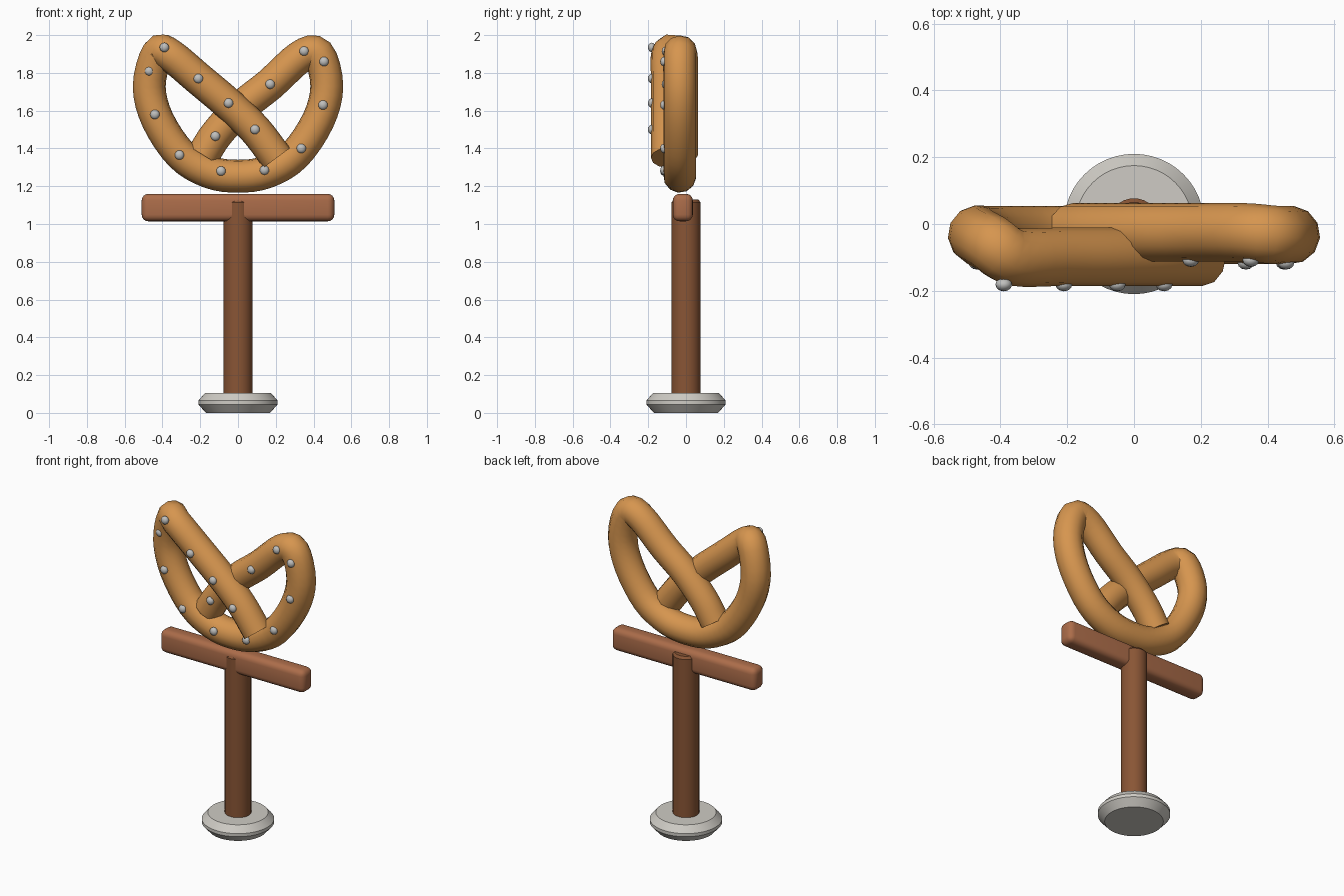
import bpy, bmesh, math
from mathutils import Vector

cube = bpy.data.objects.get("Cube")
if cube:
    bpy.data.objects.remove(cube, do_unlink=True)


def material(name, srgb):
    m = bpy.data.materials.new(name)
    col = [(c / 255) ** 2.2 for c in srgb] + [1]
    m.use_nodes = True
    m.diffuse_color = col
    m.node_tree.nodes["Principled BSDF"].inputs["Base Color"].default_value = col
    return m


crust = material("baked crust", (213, 148, 80))
salt = material("salt grey", (190, 190, 188))
stone = material("pale stone", (205, 202, 195))
plank_wood = material("plank wood", (170, 108, 75))
post_wood = material("post wood", (136, 86, 56))


def finish(ob, name, mat, angle=40):
    ob.name = name
    ob.data.name = name
    ob.data.materials.clear()
    ob.data.materials.append(mat)
    bpy.ops.object.select_all(action='DESELECT')
    ob.select_set(True)
    bpy.context.view_layer.objects.active = ob
    bpy.ops.object.shade_smooth_by_angle(angle=math.radians(angle))
    return ob


def bevel(ob, width, segments):
    mod = ob.modifiers.new("Soft edges", 'BEVEL')
    mod.width, mod.segments = width, segments
    mod.limit_method, mod.angle_limit = 'ANGLE', math.radians(40)
    bpy.context.view_layer.objects.active = ob
    bpy.ops.object.modifier_apply(modifier=mod.name)


def lathe(name, profile, mat, sides):
    """Closed solid turned about z from (radius, height) pairs."""
    bm = bmesh.new()
    rings = [[bm.verts.new((r * math.cos(2 * math.pi * i / sides),
                            r * math.sin(2 * math.pi * i / sides), z))
              for i in range(sides)] for r, z in profile]
    for a, b in zip(rings, rings[1:]):
        for i in range(sides):
            j = (i + 1) % sides
            bm.faces.new((a[i], a[j], b[j], b[i]))
    bm.faces.new(rings[0][::-1])
    bm.faces.new(rings[-1])
    me = bpy.data.meshes.new(name)
    bm.to_mesh(me)
    bm.free()
    ob = bpy.data.objects.new(name, me)
    bpy.context.collection.objects.link(ob)
    return finish(ob, name, mat, 25)


# Foot and post
lathe("foot", [(.17, 0), (.21, .045), (.21, .065), (.175, .105)], stone, 48)
lathe("post", [(.077, .1), (.077, 1.115), (.065, 1.13)], post_wood, 32)

# Crossbar plank
bpy.ops.mesh.primitive_cube_add(size=1, location=(0, -.017, 1.087))
plank = bpy.context.object
plank.scale = (1.02, .106, .145)
bpy.ops.object.transform_apply(location=False, rotation=False, scale=True)
bevel(plank, .035, 4)
finish(plank, "crossbar", plank_wood)

# Twisted dough: front arm, outer loop, then rear arm as one tube
FRONT, LOOP, REAR = -.098, -.033, -.025
RADIUS = .0875
front_arm = [(.205, 1.35), (.09, 1.5), (-.05, 1.635), (-.21, 1.77), (-.36, 1.895)]
half_loop = [(.47, 1.73), (.425, 1.55), (.3, 1.365), (.15, 1.275)]
rear_arm = [(.33, 1.885), (.17, 1.74), (.02, 1.62), (-.11, 1.48), (-.185, 1.365)]

path = [(x, FRONT, z) for x, z in front_arm]
path += [(-.425, -.06, 1.905)]
path += [(-x, LOOP, z) for x, z in half_loop]
path += [(0, LOOP, 1.253)]
path += [(x, LOOP, z) for x, z in reversed(half_loop)]
path += [(.425, LOOP, 1.9)]
path += [(x, REAR, z) for x, z in rear_arm]


def smooth_path(points, steps):
    """Spline through the points."""
    p = [Vector(q) for q in points]
    p = [2 * p[0] - p[1]] + p + [2 * p[-1] - p[-2]]
    out = []
    for a, b, c, d in zip(p, p[1:], p[2:], p[3:]):
        for k in range(steps):
            t = k / steps
            out.append(.5 * (2 * b + (c - a) * t + (2 * a - 5 * b + 4 * c - d) * t ** 2
                             + (3 * b - a - 3 * c + d) * t ** 3))
    return out + [p[-2]]


curve = bpy.data.curves.new("dough", 'CURVE')
curve.dimensions = '3D'
curve.bevel_depth = RADIUS
curve.bevel_resolution = 4
curve.use_fill_caps = True
spline = curve.splines.new('POLY')
pts = smooth_path(path, 4)
spline.points.add(len(pts) - 1)
for sp, co in zip(spline.points, pts):
    sp.co = (*co, 1)
dough = bpy.data.objects.new("dough", curve)
bpy.context.collection.objects.link(dough)
bpy.ops.object.select_all(action='DESELECT')
dough.select_set(True)
bpy.context.view_layer.objects.active = dough
bpy.ops.object.convert(target='MESH')
finish(bpy.context.object, "pretzel", crust, 50)

# Salt grains on the front of the dough
grains = {
    FRONT: [(-.39, 1.935), (-.21, 1.77), (-.05, 1.64), (.09, 1.5)],
    REAR: [(.35, 1.915), (.17, 1.74), (-.12, 1.465)],
    LOOP: [(-.47, 1.81), (-.44, 1.58), (-.31, 1.365), (-.09, 1.28),
           (.14, 1.285), (.335, 1.4), (.45, 1.63), (.455, 1.86)],
}
n = 0
for depth, spots in grains.items():
    for x, z in spots:
        n += 1
        bpy.ops.mesh.primitive_uv_sphere_add(segments=12, ring_count=8, radius=.025,
                                             location=(x, depth - RADIUS + .004, z))
        grain = bpy.context.object
        grain.scale.y = .8
        finish(grain, f"salt_grain_{n}", salt, 60)
